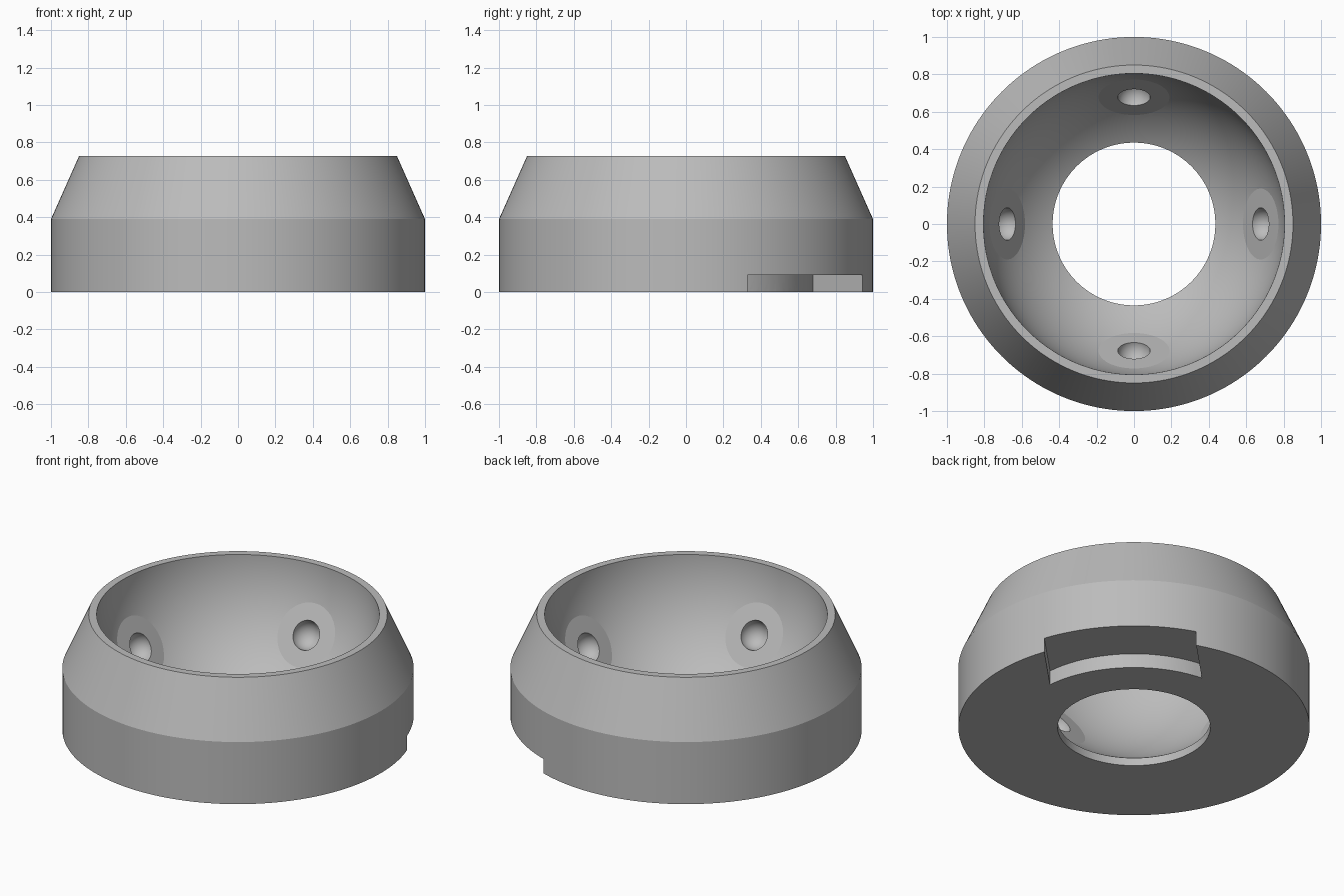
import bpy, bmesh
from math import radians, pi, sin, cos, asin
from mathutils import Matrix, Vector

cube = bpy.data.objects.get("Cube")
if cube:
    bpy.data.objects.remove(cube, do_unlink=True)

HEIGHT = 0.727          # top rim, also the centre of the round bowl
BOWL_R = 0.805
HOLE_R = 0.435
PAD_R = 0.19            # flat pads in the bowl
DIMPLE_R = 0.087
PAD_DIST = (BOWL_R ** 2 - PAD_R ** 2) ** 0.5

grey = bpy.data.materials.new("plain grey")
grey.use_nodes = True
colour = (0.5, 0.5, 0.5, 1)
grey.diffuse_color = colour
grey.node_tree.nodes["Principled BSDF"].inputs["Base Color"].default_value = colour


def make_object(name, bm):
    bmesh.ops.recalc_face_normals(bm, faces=bm.faces[:])
    mesh = bpy.data.meshes.new(name)
    bm.to_mesh(mesh)
    bm.free()
    mesh.materials.append(grey)
    obj = bpy.data.objects.new(name, mesh)
    bpy.context.collection.objects.link(obj)
    return obj


def cut(target, cutter):
    cutter.hide_render = True
    mod = target.modifiers.new("cut", "BOOLEAN")
    mod.operation = "DIFFERENCE"
    mod.solver = "EXACT"
    mod.object = cutter
    bpy.ops.object.select_all(action="DESELECT")
    bpy.context.view_layer.objects.active = target
    target.select_set(True)
    bpy.ops.object.modifier_apply(modifier=mod.name)
    bpy.data.objects.remove(cutter, do_unlink=True)


# Outer ring: straight wall, sloped shoulder, central hole
bm = bmesh.new()
profile = [(HOLE_R, 0), (1, 0), (1, 0.39), (0.85, HEIGHT), (HOLE_R, HEIGHT)]
verts = [bm.verts.new((r, 0, z)) for r, z in profile]
edges = [bm.edges.new((v, verts[i - 1])) for i, v in enumerate(verts)]
bmesh.ops.spin(bm, geom=verts + edges, cent=(0, 0, 0), axis=(0, 0, 1),
               angle=2 * pi, steps=160, use_merge=True)
bmesh.ops.remove_doubles(bm, verts=bm.verts[:], dist=1e-4)
ring = make_object("bowl_ring", bm)

# Four directions pointing outward and down from the bowl centre
tilt = radians(30)
centre = Vector((0, 0, HEIGHT))
directions = [Vector((cos(k * pi / 2) * cos(tilt), sin(k * pi / 2) * cos(tilt), -sin(tilt)))
              for k in range(4)]

# Round bowl, sliced flat where the pads sit
bm = bmesh.new()
bmesh.ops.create_uvsphere(bm, u_segments=160, v_segments=81, radius=BOWL_R,
                          matrix=Matrix.Translation(centre))
for d in directions:
    result = bmesh.ops.bisect_plane(bm, geom=bm.verts[:] + bm.edges[:] + bm.faces[:],
                                    plane_co=centre + d * PAD_DIST, plane_no=d,
                                    clear_outer=True)
    rim = [e for e in result["geom_cut"] if isinstance(e, bmesh.types.BMEdge)]
    bmesh.ops.holes_fill(bm, edges=rim, sides=0)
cut(ring, make_object("bowl_cutter", bm))

# Round dimple in the middle of each pad
for d in directions:
    bm = bmesh.new()
    place = Matrix.Translation(centre + d * PAD_DIST) @ d.to_track_quat("Z", "Y").to_matrix().to_4x4()
    bmesh.ops.create_uvsphere(bm, u_segments=64, v_segments=33, radius=DIMPLE_R, matrix=place)
    cut(ring, make_object("dimple_cutter", bm))

# Notch under the base: parallel sides, curved inner wall
half_width, inner_r, steps = 0.434, 0.682, 20
span = asin(half_width / inner_r)
outline = [(1.2, half_width)]
for i in range(steps + 1):
    a = span * (1 - 2 * i / steps)
    outline.append((inner_r * cos(a), inner_r * sin(a)))
outline.append((1.2, -half_width))
bm = bmesh.new()
face = bm.faces.new([bm.verts.new((x, y, -0.1)) for x, y in outline])
raised = bmesh.ops.extrude_face_region(bm, geom=[face])["geom"]
bmesh.ops.translate(bm, vec=(0, 0, 0.19),
                    verts=[v for v in raised if isinstance(v, bmesh.types.BMVert)])
bmesh.ops.rotate(bm, verts=bm.verts[:], cent=(0, 0, 0), matrix=Matrix.Rotation(radians(45), 3, "Z"))
cut(ring, make_object("notch_cutter", bm))

# Smooth curves with crisp pad, rim and notch edges
bpy.ops.object.select_all(action="DESELECT")
ring.select_set(True)
bpy.context.view_layer.objects.active = ring
bpy.ops.object.shade_smooth_by_angle(angle=radians(10))
